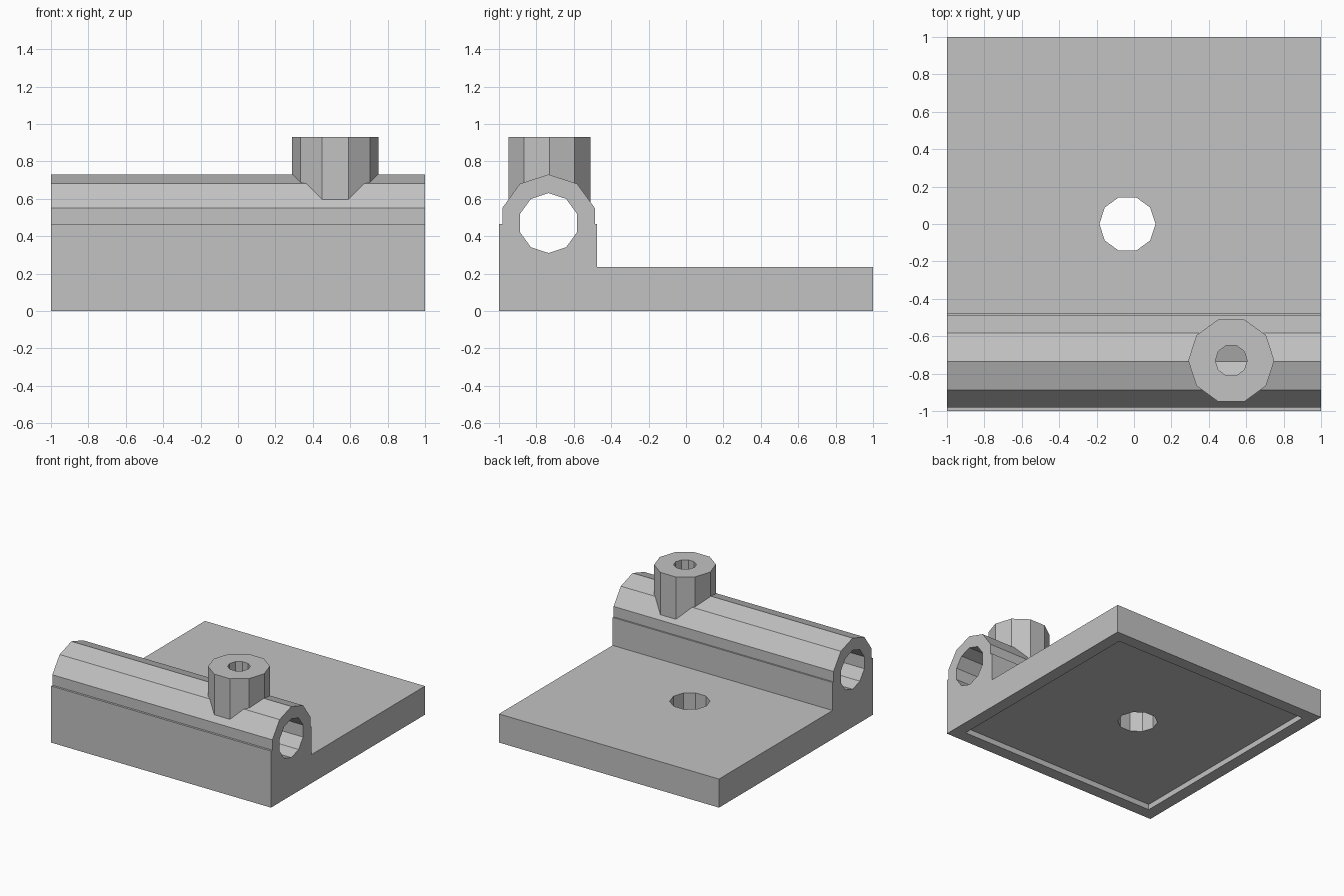
import bpy
import bmesh
from math import sin, cos, pi

if "Cube" in bpy.data.objects:
    bpy.data.objects.remove(bpy.data.objects["Cube"], do_unlink=True)

# Plain grey plastic
GREY = (0.54, 0.54, 0.54, 1)
grey = bpy.data.materials.new("plain_grey")
grey.use_nodes = True
grey.diffuse_color = GREY
grey.node_tree.nodes["Principled BSDF"].inputs["Base Color"].default_value = GREY


def decagon(u, v, radius, start=0.0):
    return [(u + radius * cos(start + i * pi / 5), v + radius * sin(start + i * pi / 5))
            for i in range(10)]


def prism(name, profile, axis, low, high):
    """Extrude a 2D profile along x (profile is y, z) or z (profile is x, y)."""
    bm = bmesh.new()
    place = (lambda u, v: (low, u, v)) if axis == "x" else (lambda u, v: (u, v, low))
    face = bm.faces.new([bm.verts.new(place(u, v)) for u, v in profile])
    new = bmesh.ops.extrude_face_region(bm, geom=[face])["geom"]
    step = (high - low, 0, 0) if axis == "x" else (0, 0, high - low)
    bmesh.ops.translate(bm, vec=step, verts=[g for g in new if isinstance(g, bmesh.types.BMVert)])
    bmesh.ops.recalc_face_normals(bm, faces=bm.faces)
    mesh = bpy.data.meshes.new(name)
    bm.to_mesh(mesh)
    bm.free()
    mesh.materials.append(grey)
    obj = bpy.data.objects.new(name, mesh)
    bpy.context.collection.objects.link(obj)
    return obj


def combine(target, tool, operation):
    """Apply a boolean and discard the tool."""
    mod = target.modifiers.new(operation.lower(), "BOOLEAN")
    mod.operation = operation
    mod.solver = "EXACT"
    mod.object = tool
    bpy.context.view_layer.objects.active = target
    bpy.ops.object.modifier_apply(modifier=mod.name)
    bpy.data.objects.remove(tool, do_unlink=True)


TUBE_Y, TUBE_Z = -0.735, 0.47
BLOCK_TOP, BLOCK_BACK = 0.465, -0.475
TUBE_R = 0.26

# Body: plate, raised block and rounded tube top as one side profile
arc = [(TUBE_Y + TUBE_R * cos(a * pi / 10), TUBE_Z + TUBE_R * sin(a * pi / 10))
       for a in (1, 3, 5, 7, 9)]
shoulder = TUBE_R * cos(pi / 10)
profile = [(-1, 0), (1, 0), (1, 0.235), (BLOCK_BACK, 0.235), (BLOCK_BACK, BLOCK_TOP),
           (TUBE_Y + shoulder, BLOCK_TOP), *arc, (TUBE_Y - shoulder, BLOCK_TOP), (-1, BLOCK_TOP)]
body = prism("plate_with_tube_holder", profile, "x", -1, 1)

# Screw boss standing on the tube
combine(body, prism("screw_boss", decagon(0.52, -0.73, 0.23), "z", 0.57, 0.93), "UNION")

# Long bore, screw hole, plate hole and shallow recess underneath
cutters = [
    prism("tube_bore", decagon(TUBE_Y, TUBE_Z, 0.16, pi / 2), "x", -1.1, 1.1),
    prism("screw_hole", decagon(0.52, -0.73, 0.085), "z", 0.5, 1.1),
    prism("plate_hole", decagon(-0.035, 0, 0.15), "z", -0.1, 0.4),
    prism("base_recess", [(-0.9, -0.9), (0.9, -0.9), (0.9, 0.9), (-0.9, 0.9)], "z", -0.1, 0.045),
]
for cutter in cutters:
    combine(body, cutter, "DIFFERENCE")
